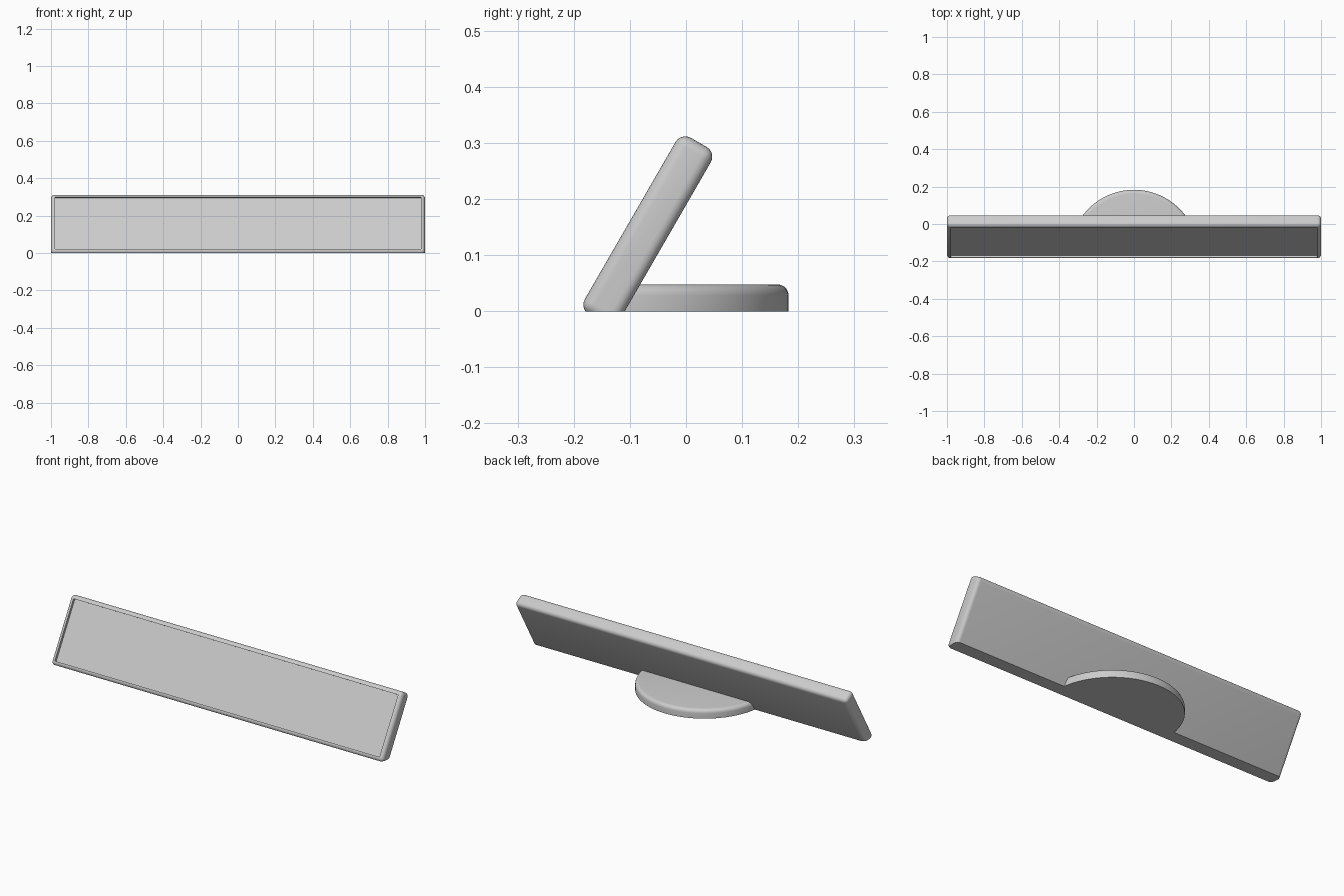
import bpy, bmesh
from math import radians, sin, cos, pi, asin
from mathutils import Matrix, Vector

if "Cube" in bpy.data.objects:
    bpy.data.objects.remove(bpy.data.objects["Cube"])

grey = bpy.data.materials.new("light grey")
grey.use_nodes = True
colour = (0.6, 0.6, 0.6, 1)
grey.diffuse_color = colour
grey.node_tree.nodes["Principled BSDF"].inputs["Base Color"].default_value = colour


def finish(bm, name):
    bmesh.ops.recalc_face_normals(bm, faces=bm.faces)
    mesh = bpy.data.meshes.new(name)
    bm.to_mesh(mesh)
    bm.free()
    mesh.materials.append(grey)
    obj = bpy.data.objects.new(name, mesh)
    bpy.context.collection.objects.link(obj)
    bpy.ops.object.select_all(action="DESELECT")
    obj.select_set(True)
    bpy.context.view_layer.objects.active = obj
    bpy.ops.object.shade_smooth_by_angle(angle=radians(30))
    return obj


# Leaning panel: rounded slab, built upright with its front on -y
THICK, LOW, HIGH, FRONT = 0.0725, -0.0914, 0.272, 0.167
bm = bmesh.new()
bmesh.ops.create_cube(bm, size=1)
bmesh.ops.scale(bm, vec=(2, THICK, HIGH - LOW), verts=bm.verts)
bmesh.ops.bevel(bm, geom=bm.edges[:], offset=0.02, segments=5,
                profile=0.5, affect="EDGES")

# Shallow recess in the front of the panel
bm.normal_update()
face = max(bm.faces, key=lambda f: -f.normal.y * f.calc_area())
bmesh.ops.inset_region(bm, faces=[face], thickness=0.002)
ext = bmesh.ops.extrude_face_region(bm, geom=[face])
bmesh.ops.translate(bm, vec=(0, 0.014, 0),
                    verts=[v for v in ext["geom"] if isinstance(v, bmesh.types.BMVert)])
if face.is_valid:
    bmesh.ops.delete(bm, geom=[face], context="FACES_ONLY")

# Lean it back and trim it flat on the ground
bmesh.ops.translate(bm, vec=(0, THICK / 2 - FRONT, (HIGH + LOW) / 2), verts=bm.verts)
bmesh.ops.rotate(bm, cent=(0, 0, 0), matrix=Matrix.Rotation(radians(-30), 3, "X"),
                 verts=bm.verts)
cut = bmesh.ops.bisect_plane(bm, geom=bm.verts[:] + bm.edges[:] + bm.faces[:],
                             plane_co=(0, 0, 0), plane_no=(0, 0, -1), clear_outer=True)
rim = [e for e in cut["geom_cut"] if isinstance(e, bmesh.types.BMEdge)]
bmesh.ops.contextual_create(bm, geom=rim)
finish(bm, "leaning_panel")

# Foot: part of a disc whose straight side is hidden inside the panel
RADIUS, CENTRE, BACK, HEIGHT, STEPS = 0.343, -0.16, -0.13, 0.048, 32
start = asin((BACK - CENTRE) / RADIUS)
bm = bmesh.new()
arc = []
for i in range(STEPS + 1):
    a = start + (pi - 2 * start) * i / STEPS
    arc.append(bm.verts.new((RADIUS * cos(a), CENTRE + RADIUS * sin(a), 0)))
base = bm.faces.new(arc)
top = bmesh.ops.extrude_face_region(bm, geom=[base], use_keep_orig=True)
bmesh.ops.translate(bm, vec=(0, 0, HEIGHT),
                    verts=[v for v in top["geom"] if isinstance(v, bmesh.types.BMVert)])
upper = [e for e in bm.edges if all(v.co.z > HEIGHT / 2 for v in e.verts)]
bmesh.ops.bevel(bm, geom=upper, offset=0.02, segments=5, profile=0.5, affect="EDGES")
finish(bm, "round_foot")
